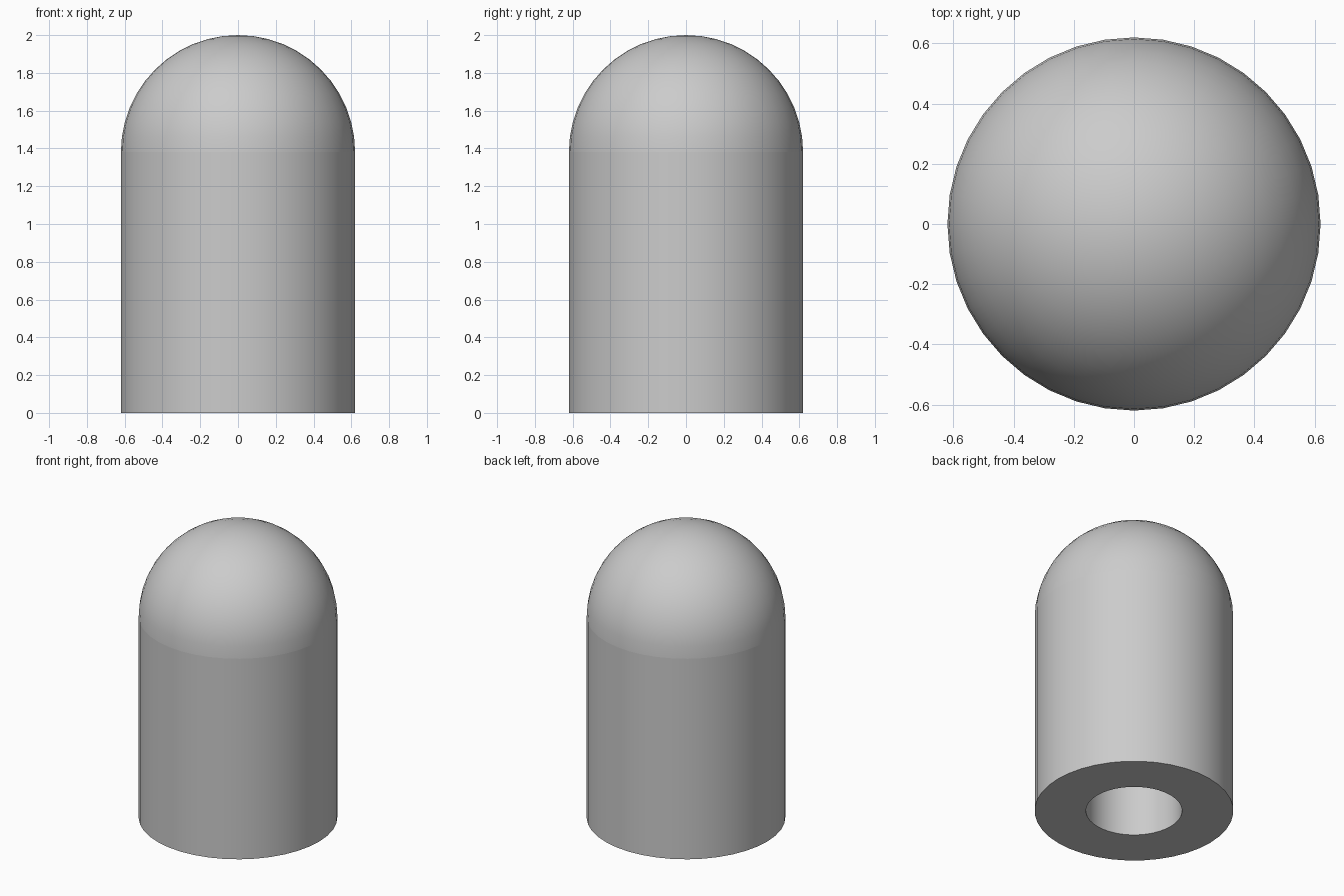
import bpy, bmesh, math

cube = bpy.data.objects.get("Cube")
if cube:
    bpy.data.objects.remove(cube, do_unlink=True)

RADIUS, BORE, SEAM, SIDES = 0.62, 0.30, 1.38, 40

grey = bpy.data.materials.new("plain grey")
grey.use_nodes = True
colour = (0.6, 0.6, 0.6, 1)
grey.diffuse_color = colour
grey.node_tree.nodes["Principled BSDF"].inputs["Base Color"].default_value = colour


def lathe(name, profile):
    """Spin a closed or axis-to-axis profile of (radius, height) round z."""
    bm = bmesh.new()
    verts = [bm.verts.new((r, 0, z)) for r, z in profile]
    edges = [bm.edges.new(pair) for pair in zip(verts, verts[1:])]
    bmesh.ops.spin(bm, geom=verts + edges, cent=(0, 0, 0), axis=(0, 0, 1),
                   angle=math.tau, steps=SIDES, use_duplicate=False)
    bmesh.ops.remove_doubles(bm, verts=bm.verts, dist=0.0001)
    bmesh.ops.recalc_face_normals(bm, faces=bm.faces)
    mesh = bpy.data.meshes.new(name)
    bm.to_mesh(mesh)
    bm.free()
    mesh.materials.append(grey)
    obj = bpy.data.objects.new(name, mesh)
    bpy.context.collection.objects.link(obj)
    bpy.ops.object.select_all(action="DESELECT")
    obj.select_set(True)
    bpy.context.view_layer.objects.active = obj
    bpy.ops.object.shade_smooth_by_angle(angle=math.radians(30))
    return obj


# Hollow cylindrical body, open at the bottom
lathe("tube_body", [(BORE, 0), (RADIUS, 0), (RADIUS, SEAM), (BORE, SEAM), (BORE, 0)])

# Solid hemisphere closing the top
STEPS = 12
arc = [(RADIUS * math.cos(a), SEAM + RADIUS * math.sin(a))
       for a in (math.pi / 2 * i / STEPS for i in range(STEPS + 1))]
lathe("dome_cap", [(0, SEAM)] + arc)
